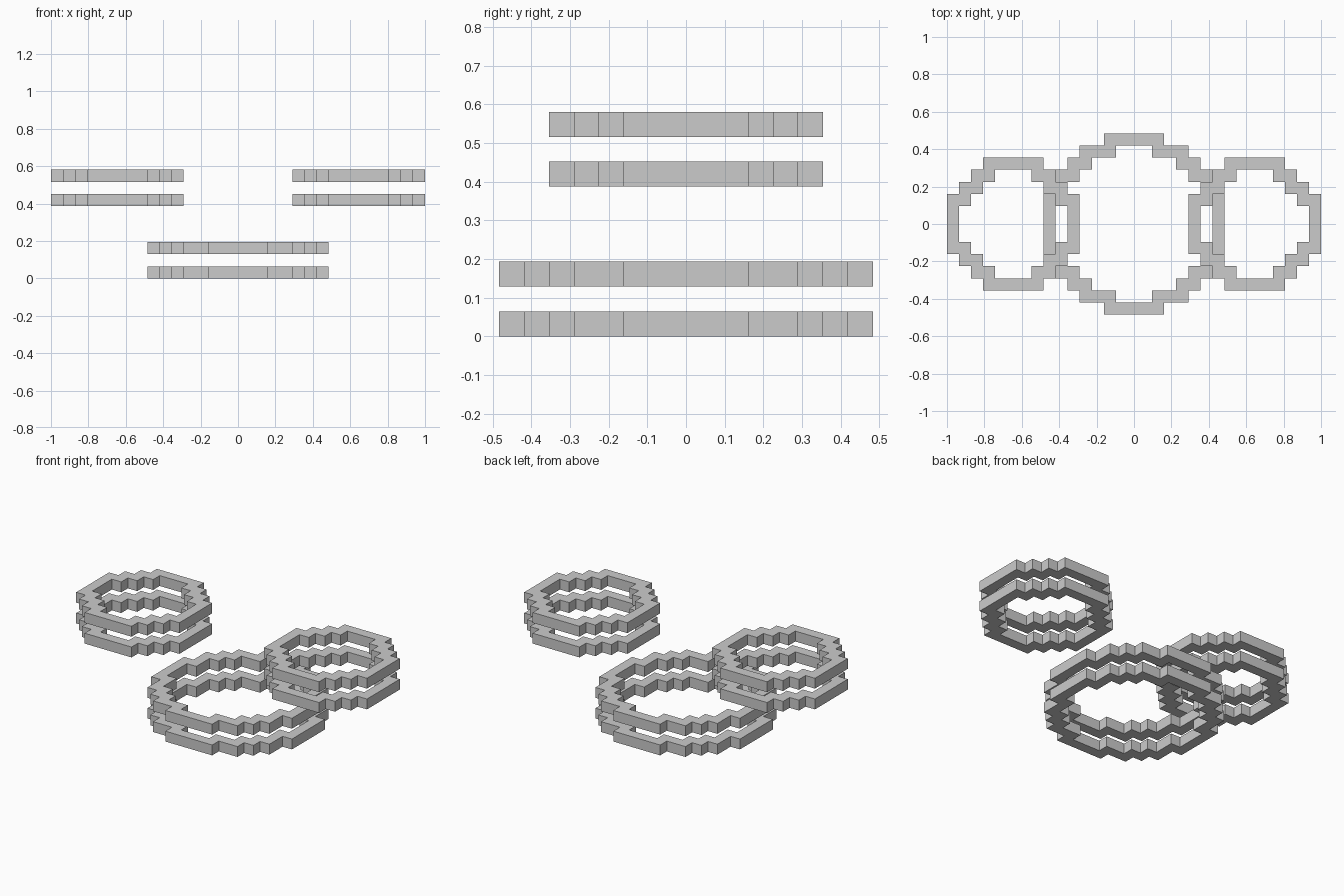
import bpy
import bmesh

UNIT = 2 / 31  # one grid cell

default = bpy.data.objects.get("Cube")
if default:
    bpy.data.objects.remove(default, do_unlink=True)

# Outer stair-step corners of one quadrant, in grid cells
LARGE_STEPS = [(7.5, 2.5), (6.5, 2.5), (6.5, 4.5), (5.5, 4.5), (5.5, 5.5),
               (4.5, 5.5), (4.5, 6.5), (2.5, 6.5), (2.5, 7.5)]
SMALL_STEPS = [(5.5, 2.5), (4.5, 2.5), (4.5, 3.5), (3.5, 3.5),
               (3.5, 4.5), (2.5, 4.5), (2.5, 5.5)]


def closed_loop(steps, inset):
    """Mirror a quadrant into a closed counter-clockwise outline."""
    points = []
    for sx, sy in ((1, 1), (-1, 1), (-1, -1), (1, -1)):
        ordered = steps if sx == sy else reversed(steps)
        points += [(sx * (x - inset), sy * (y - inset)) for x, y in ordered]
    return points


def stepped_ring(name, steps, center_x, level):
    """A one-cell-thick stepped ring whose underside is at the given level."""
    bm = bmesh.new()
    outer, inner = (
        [bm.verts.new((x * UNIT, y * UNIT, 0)) for x, y in closed_loop(steps, inset)]
        for inset in (0, 1))
    count = len(outer)
    for i in range(count):
        j = (i + 1) % count
        bm.faces.new((outer[i], outer[j], inner[j], inner[i]))
    top = bmesh.ops.extrude_face_region(bm, geom=bm.faces[:], use_keep_orig=True)
    raised = [v for v in top["geom"] if isinstance(v, bmesh.types.BMVert)]
    bmesh.ops.translate(bm, verts=raised, vec=(0, 0, UNIT))
    bmesh.ops.recalc_face_normals(bm, faces=bm.faces[:])
    mesh = bpy.data.meshes.new(name)
    bm.to_mesh(mesh)
    bm.free()
    ring = bpy.data.objects.new(name, mesh)
    ring.location = (center_x * UNIT, 0, level * UNIT)
    bpy.context.collection.objects.link(ring)


# Each stack is a lower and an upper ring with a one-cell gap
for stack, steps, center_x, base in (
        ("center", LARGE_STEPS, 0, 0),
        ("left", SMALL_STEPS, 10, 6),
        ("right", SMALL_STEPS, -10, 6)):
    for tier, lift in (("lower", 0), ("upper", 2)):
        stepped_ring(f"{stack}_{tier}_ring", steps, center_x, base + lift)
